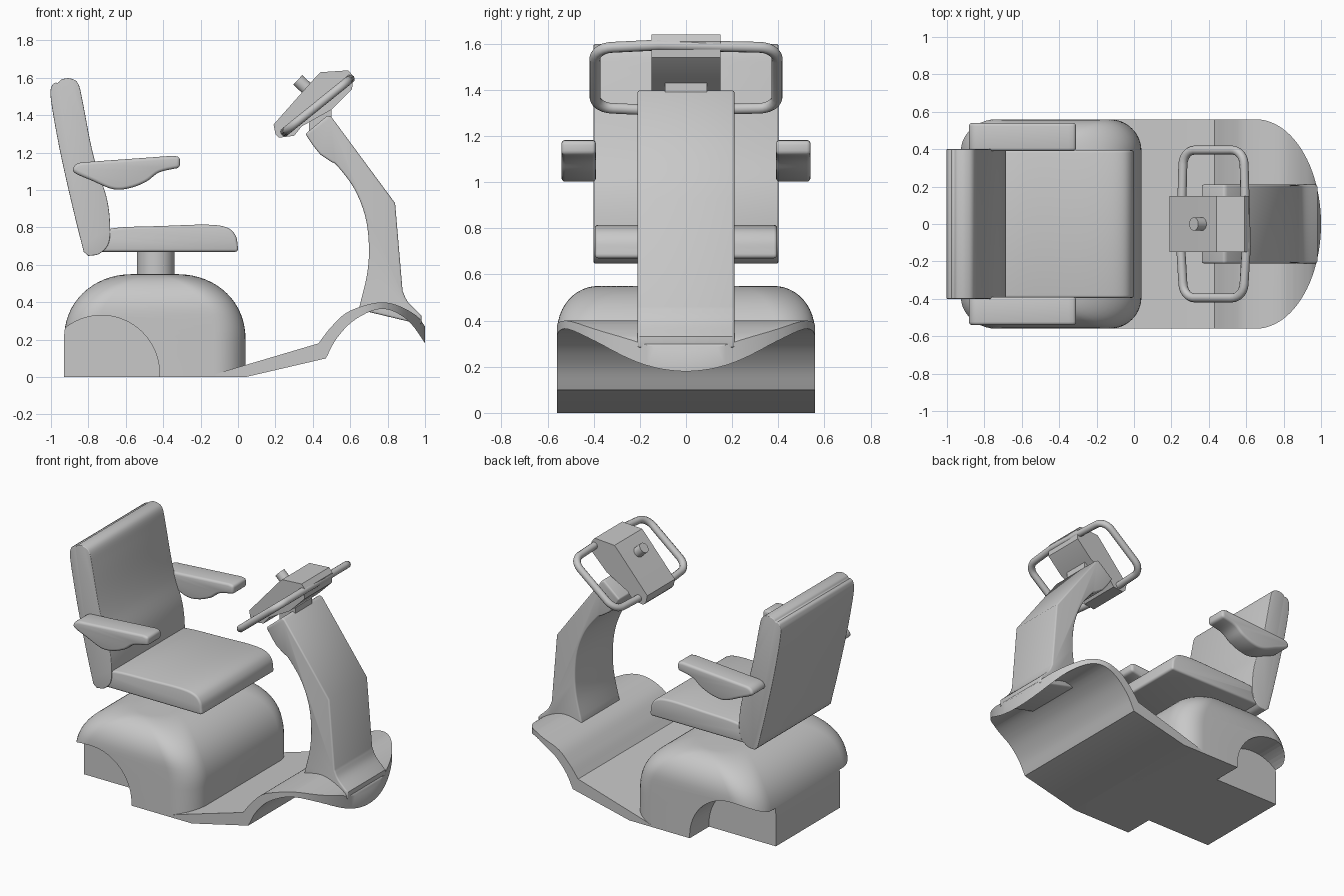
import bpy, bmesh, math
from mathutils import Vector

cube = bpy.data.objects.get("Cube")
if cube:
    bpy.data.objects.remove(cube, do_unlink=True)

GREY = (0.58, 0.58, 0.58, 1)
mat = bpy.data.materials.new("plain_grey")
mat.use_nodes = True
mat.diffuse_color = GREY
mat.node_tree.nodes["Principled BSDF"].inputs["Base Color"].default_value = GREY


def spline(*pts, steps=5):
    """Smooth open curve through the points."""
    p = [Vector(q) for q in pts]
    p = [2 * p[0] - p[1]] + p + [2 * p[-1] - p[-2]]
    out = []
    for a, b, c, d in zip(p, p[1:], p[2:], p[3:]):
        for i in range(steps):
            t = i / steps
            out.append(b + (c - a) * t / 2 + (2 * a - 5 * b + 4 * c - d) * t * t / 2
                       + (3 * b - a - 3 * c + d) * t ** 3 / 2)
    return [tuple(q) for q in out] + [pts[-1]]


def make(name, bm):
    bmesh.ops.recalc_face_normals(bm, faces=bm.faces)
    me = bpy.data.meshes.new(name)
    bm.to_mesh(me)
    bm.free()
    me.materials.append(mat)
    obj = bpy.data.objects.new(name, me)
    bpy.context.collection.objects.link(obj)
    return obj


def prism(name, pts, lo, hi, axis="Y"):
    """Extrude an outline along Y (outline in x, z) or Z (outline in x, y)."""
    def at(h):
        return [bm.verts.new((a, h, b) if axis == "Y" else (a, b, h)) for a, b in pts]
    bm = bmesh.new()
    rings = [at(lo), at(hi)]
    bridge(bm, rings)
    return make(name, bm)


def bridge(bm, rings):
    n = len(rings[0])
    for r, s in zip(rings, rings[1:]):
        for i in range(n):
            bm.faces.new((r[i], r[(i + 1) % n], s[(i + 1) % n], s[i]))
    bm.faces.new(rings[0])
    bm.faces.new(rings[-1])


def finish(obj, bevel=0, angle=35):
    bpy.ops.object.select_all(action="DESELECT")
    obj.select_set(True)
    bpy.context.view_layer.objects.active = obj
    if bevel:
        m = obj.modifiers.new("bevel", "BEVEL")
        m.width, m.segments = bevel, 3
        m.limit_method, m.angle_limit = "ANGLE", math.radians(50)
    for m in list(obj.modifiers):
        bpy.ops.object.modifier_apply(modifier=m.name)
    bpy.ops.object.shade_smooth_by_angle(angle=math.radians(angle))
    return obj


def boolean(obj, cutter, operation):
    m = obj.modifiers.new("cut", "BOOLEAN")
    m.operation, m.object = operation, cutter
    finish(obj)
    bpy.data.objects.remove(cutter, do_unlink=True)


def cylinder(name, r, depth, loc, tilt=0):
    bpy.ops.mesh.primitive_cylinder_add(vertices=40, radius=r, depth=depth,
                                        location=loc, rotation=(0, tilt, 0))
    obj = bpy.context.object
    obj.name = name
    obj.data.materials.append(mat)
    return finish(obj)


# Rear housing: rounded-rectangle rings closing in towards the top
def ease(z, start, width):
    t = max(0, (z - start) / (0.55 - start))
    return width * (1 - max(0, 1 - t ** 2.15) ** 0.5)


bm = bmesh.new()
rings = []
levels = [0] + [0.2 + 0.35 * math.sin(i / 16 * math.pi / 2) for i in range(17)]
for z in levels:
    hx = 0.485 - ease(z, 0.2, 0.36)
    hy = 0.56 - ease(z, 0.34, 0.18)
    rx, ry = min(0.17, hx * 0.9), 0.17
    ring = []
    for sx, sy, start in ((1, 1, 0), (-1, 1, 90), (-1, -1, 180), (1, -1, 270)):
        for k in range(11):
            a = math.radians(start + 9 * k)
            ring.append(bm.verts.new((-0.445 + sx * (hx - rx) + rx * math.cos(a),
                                      sy * (hy - ry) + ry * math.sin(a), z)))
    rings.append(ring)
bridge(bm, rings)
housing = make("rear_housing", bm)

# Wheel arches cut into both sides
arch = [(-0.73 + 0.31 * math.cos(math.radians(5 * k)),
         0.02 + 0.31 * math.sin(math.radians(5 * k))) for k in range(72)]
for side in (-1, 1):
    boolean(housing, prism("arch_cutter", arch, side * 0.35, side * 0.7), "DIFFERENCE")

# Footboard running into the front fender, trimmed to a rounded nose
deck = [(-0.12, 0), (-0.12, 0.015), (-0.06, 0.035)]
deck += spline((0.43, 0.18), (0.5, 0.27), (0.6, 0.355), (0.78, 0.4),
               (0.93, 0.345), (1, 0.27), (1.06, 0.15))
deck += spline((1.05, 0.08), (1, 0.18), (0.9, 0.31), (0.77, 0.365),
               (0.63, 0.31), (0.53, 0.21), (0.47, 0.1))
deck += [(0.04, 0)]
footboard = prism("footboard_and_fender", deck, -0.6, 0.6)
nose = [(0.65 + 0.35 * math.cos(math.radians(a)), 0.56 * math.sin(math.radians(a)))
        for a in range(-90, 91, 4)] + [(0.65, 0.56), (-0.2, 0.56), (-0.2, -0.56)]
boolean(footboard, prism("nose_cutter", nose, -0.1, 0.6, "Z"), "INTERSECT")

# Steering column
column = [(0.48, 1.4), (0.5, 1.39), (0.84, 0.93)]
column += spline((0.88, 0.46), (0.91, 0.4), (0.98, 0.33))
column += [(0.98, 0.28), (0.9, 0.3), (0.65, 0.36)]
column += spline((0.65, 0.38), (0.69, 0.55), (0.7, 0.7), (0.68, 0.86),
                 (0.62, 1.01), (0.53, 1.13), (0.5, 1.15))
column += spline((0.44, 1.19), (0.4, 1.24), (0.36, 1.3))
finish(prism("steering_column", column, -0.21, 0.21), 0.01)

# Console with neck and knob
console = [(0.19, 1.35), (0.42, 1.61), (0.44, 1.63), (0.59, 1.64), (0.615, 1.61),
           (0.61, 1.54), (0.5, 1.43), (0.34, 1.34), (0.3, 1.29), (0.22, 1.28), (0.2, 1.3)]
finish(prism("console", console, -0.15, 0.15))
finish(prism("console_neck", [(0.38, 1.3), (0.5, 1.37), (0.5, 1.45), (0.38, 1.4)], -0.09, 0.09))
cylinder("console_knob", 0.035, 0.07, (0.345, 0, 1.565), math.radians(-47))

# Handlebar loop in a tilted plane
curve = bpy.data.curves.new("handlebar", "CURVE")
curve.dimensions, curve.bevel_depth, curve.bevel_resolution = "3D", 0.024, 3
path = []
for su, sv, start in ((1, 1, 0), (-1, 1, 90), (-1, -1, 180), (1, -1, 270)):
    for k in range(7):
        a = math.radians(start + 15 * k)
        path.append((su * 0.13 + 0.08 * math.cos(a), sv * 0.315 + 0.08 * math.sin(a)))
    if su * sv < 0:
        path.append((su * 0.225, sv * -su * 0.12 * -1))
        path.append((su * 0.225, sv * su * -0.12 * -1))
# the two bowed midpoints are sorted by walking round the loop
path = sorted(path, key=lambda p: math.atan2(p[1], p[0]))
loop = curve.splines.new("POLY")
loop.points.add(len(path) - 1)
for pt, (u, v) in zip(loop.points, path):
    pt.co = (0.425 + 0.78 * u, v, 1.452 + 0.63 * u, 1)
loop.use_cyclic_u = True
bar = bpy.data.objects.new("handlebar", curve)
bpy.context.collection.objects.link(bar)
bpy.ops.object.select_all(action="DESELECT")
bar.select_set(True)
bpy.context.view_layer.objects.active = bar
bpy.ops.object.convert(target="MESH")
bar = bpy.context.object
bar.data.materials.clear()
bar.data.materials.append(mat)
finish(bar, angle=60)

# Seat post, cushion and backrest
cylinder("seat_post", 0.1, 0.16, (-0.44, 0, 0.6))
cushion = [(-0.76, 0.67), (0, 0.67)]
cushion += spline((0, 0.69), (-0.012, 0.755), (-0.06, 0.8), (-0.17, 0.815),
                  (-0.4, 0.808), (-0.66, 0.797), (-0.76, 0.76))
finish(prism("seat_cushion", cushion, -0.395, 0.395), 0.014)
back = spline((-0.8, 0.648), (-0.74, 0.66), (-0.69, 0.72), (-0.685, 0.84), (-0.705, 0.97),
              (-0.755, 1.12), (-0.79, 1.26), (-0.83, 1.47), (-0.855, 1.57),
              (-0.9, 1.597), (-0.945, 1.59), (-0.962, 1.572))
back += spline((-0.975, 1.575), (-0.996, 1.555), (-1, 1.48), (-0.95, 1.2),
               (-0.88, 0.89), (-0.825, 0.67))
finish(prism("seat_backrest", back, -0.4, 0.4), 0.01)

# Armrests
arm = spline((-0.31, 1.12), (-0.42, 1.095), (-0.49, 1.045), (-0.58, 1.01), (-0.67, 1.005),
             (-0.78, 1.05), (-0.87, 1.09), (-0.88, 1.12), (-0.85, 1.145), (-0.78, 1.152))
arm += [(-0.35, 1.183), (-0.31, 1.178)]
for label, side in (("left", 1), ("right", -1)):
    lo, hi = sorted((side * 0.39, side * 0.54))
    finish(prism(label + "_armrest", arm, lo, hi), 0.018)
